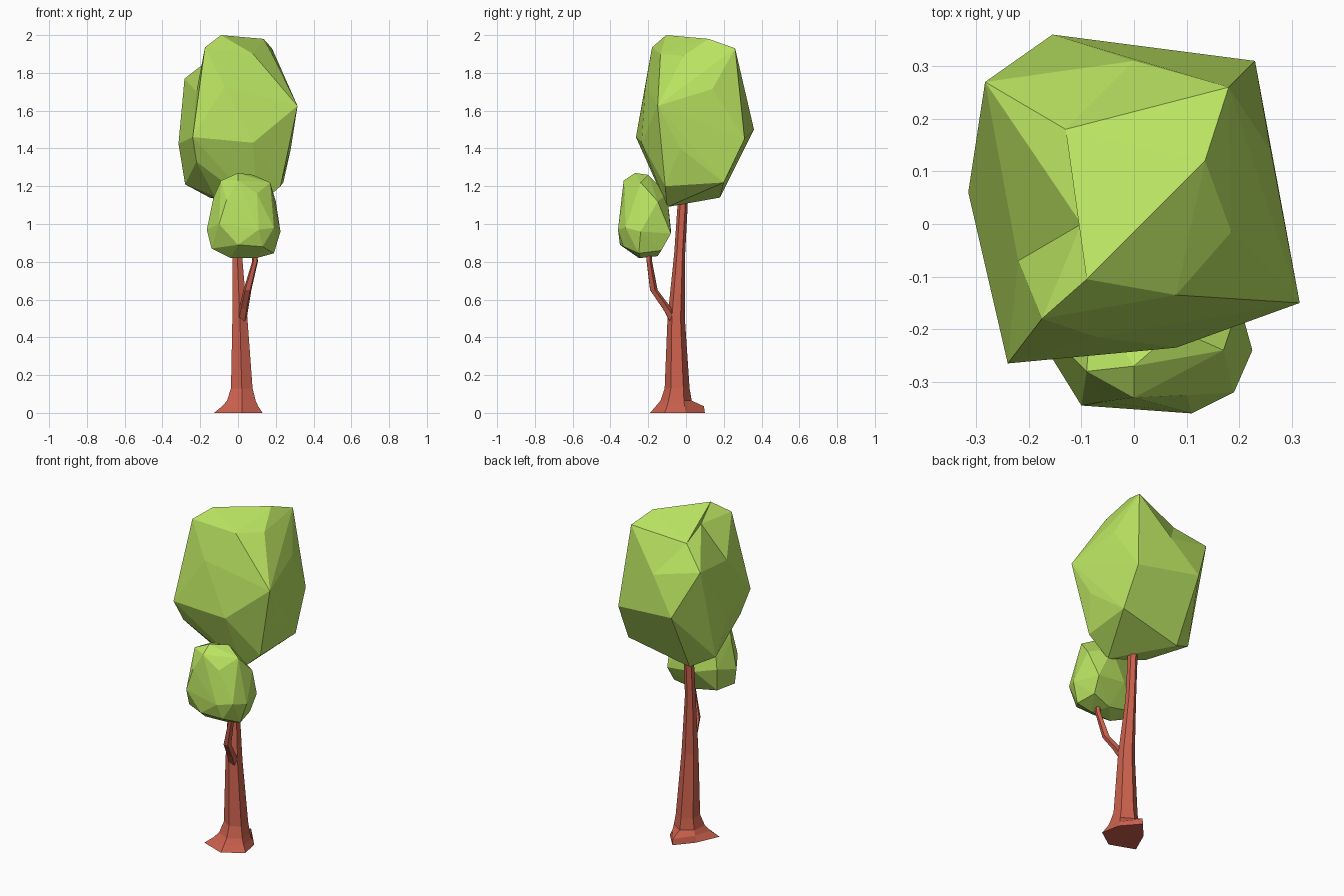
import bpy, bmesh
from math import cos, sin, radians
from mathutils import Vector


def material(name, rgb):
    m = bpy.data.materials.new(name)
    m.diffuse_color = (*rgb, 1)
    return m


bark = material("bark", (0.60, 0.12, 0.075))
leaf = material("leaf", (0.49, 0.77, 0.12))


def finish(bm, name, mat):
    bmesh.ops.recalc_face_normals(bm, faces=bm.faces)
    mesh = bpy.data.meshes.new(name)
    bm.to_mesh(mesh)
    bm.free()
    mesh.materials.append(mat)
    ob = bpy.data.objects.new(name, mesh)
    bpy.context.collection.objects.link(ob)
    return ob


def loft(name, rings, sides, phase):
    """Rings are (x, y, z, radius) with one radius or one per side."""
    bm = bmesh.new()
    loops = []
    for x, y, z, r in rings:
        rs = r if isinstance(r, list) else [r] * sides
        loop = []
        for i in range(sides):
            a = radians(phase + 360 * i / sides)
            loop.append(bm.verts.new((x + rs[i] * cos(a), y + rs[i] * sin(a), z)))
        loops.append(loop)
    for a, b in zip(loops, loops[1:]):
        for i in range(sides):
            j = (i + 1) % sides
            bm.faces.new((a[i], a[j], b[j], b[i]))
    bm.faces.new(loops[0][::-1])
    bm.faces.new(loops[-1])
    return finish(bm, name, bark)


def crown(name, points, dents=()):
    """Faceted foliage: convex hull of corners; dents are (corner, inward shift)."""
    bm = bmesh.new()
    for p in points:
        bm.verts.new(p)
    moved = [(bm.verts.new(p), Vector(shift)) for p, shift in dents]
    bmesh.ops.convex_hull(bm, input=bm.verts)
    for v, shift in moved:
        v.co += shift
    bmesh.ops.delete(bm, geom=[v for v in bm.verts if not v.link_faces], context='VERTS')
    bmesh.ops.dissolve_limit(bm, angle_limit=radians(2), verts=bm.verts, edges=bm.edges)
    return finish(bm, name, leaf)


# Trunk with root flare
loft("trunk", [
    (.02, -.05, 0, [.10, .15, .10, .17, .14, .127]),
    (.02, -.05, .035, [.085, .145, .085, .12, .11, .10]),
    (.02, -.05, .065, [.078, .08, .078, .09, .085, .085]),
    (.02, -.047, .13, .066),
    (.01, -.052, .5, .046),
    (-.005, -.033, .85, .029),
    (-.005, -.018, 1.1, .027),
    (-.005, -.01, 1.3, .02)], 6, 30)

# Side branch
loft("branch", [
    (.015, -.055, .47, .028),
    (.03, -.10, .55, .026),
    (.05, -.172, .65, .022),
    (.09, -.195, .80, .016),
    (.09, -.2, .9, .012)], 5, 20)

# Large crown: top, middle, bottom corners, then the groove on the left and back
crown("large_crown", [
    (-.09, -.105, 2.0), (-.175, -.18, 1.935), (.135, .12, 1.98), (.18, .26, 1.93),
    (.08, -.135, 1.90), (.185, -.015, 1.89), (-.283, .27, 1.77), (.26, .14, 1.715),
    (-.07, -.215, 1.73), (.315, -.15, 1.625), (-.155, .36, 1.5), (-.24, -.265, 1.46),
    (.08, -.235, 1.43), (.23, .31, 1.45), (.28, -.03, 1.4), (-.315, .06, 1.425),
    (-.22, -.2, 1.33), (-.05, -.17, 1.25), (.24, .2, 1.22), (-.28, .12, 1.21),
    (-.15, .18, 1.14), (-.12, -.05, 1.14), (.1, -.1, 1.09), (.225, -.11, 1.20)],
    [((-.21, 0, 1.90), (.11, 0, .01)),
     ((-.28, -.07, 1.70), (.06, 0, 0)),
     ((-.13, .25, 1.92), (0, -.07, -.05)),
     ((0, .34, 1.80), (0, -.03, -.10))])

# Small crown: top, middle, bottom corners
crown("small_crown", [
    (0, -.27, 1.27), (.08, -.2, 1.26), (.17, -.24, 1.22), (-.09, -.28, 1.23),
    (-.08, -.15, 1.21), (.07, -.10, 1.16), (.1, -.325, 1.16), (-.06, -.338, 1.13),
    (-.13, -.24, 1.14), (.20, -.15, 1.12), (0, -.33, 1.23),
    (-.165, -.24, .97), (-.1, -.345, 1.0), (.11, -.36, .97), (.19, -.32, .98),
    (.225, -.24, .96), (.18, -.08, .95), (0, -.08, .97), (-.12, -.12, 1.0),
    (0, -.35, .89), (.13, -.33, .88), (.19, -.25, .845), (.1, -.24, .82),
    (-.04, -.25, .82), (-.14, -.26, .87), (-.1, -.15, .86), (.05, -.15, .83),
    (.17, -.13, .86)])
